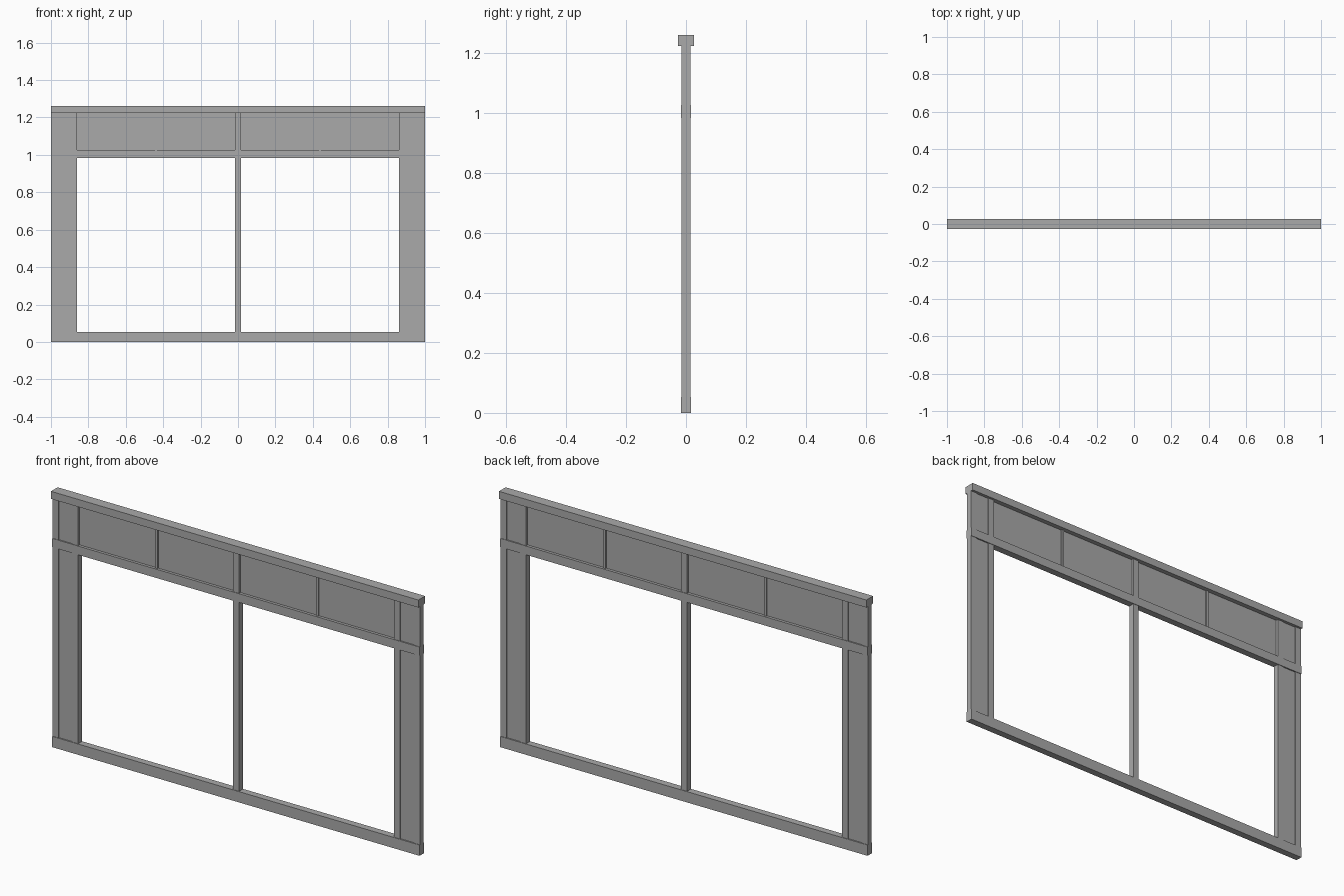
import bpy

cube = bpy.data.objects.get("Cube")
if cube:
    bpy.data.objects.remove(cube, do_unlink=True)

grey = bpy.data.materials.new("plain grey")
grey.use_nodes = True
colour = (0.4, 0.4, 0.4, 1)
grey.diffuse_color = colour
grey.node_tree.nodes["Principled BSDF"].inputs["Base Color"].default_value = colour


def box(name, x0, x1, z0, z1, half_depth):
    """Box spanning x and z ranges, centred on y = 0."""
    bpy.ops.mesh.primitive_cube_add(size=1, location=((x0 + x1) / 2, 0, (z0 + z1) / 2))
    part = bpy.context.object
    part.name = name
    part.scale = (x1 - x0, 2 * half_depth, z1 - z0)
    bpy.ops.object.transform_apply(location=False, rotation=False, scale=True)
    part.data.materials.append(grey)
    return part


def pair(name, x0, x1, z0, z1, half_depth):
    """The same box on the left (+x) and right (-x)."""
    box("left_" + name, x0, x1, z0, z1, half_depth)
    box("right_" + name, -x1, -x0, z0, z1, half_depth)


SILL, RAIL_LOW, RAIL_TOP, HEAD, TOP = 0.053, 0.984, 1.027, 1.225, 1.262
INNER, MULLION, FRAME = 0.86, 0.016, 0.0145

# Horizontal rails
box("bottom_rail", -1, 1, 0, SILL, 0.017)
box("transom_rail", -1, 1, RAIL_LOW, RAIL_TOP, 0.017)
box("header", -1, 1, HEAD, TOP, 0.026)

# Side posts with recessed centres, and the central mullion, in both storeys
for label, low, high in (("lower", SILL, RAIL_LOW), ("upper", RAIL_TOP, HEAD)):
    pair(label + "_outer_stile", 0.967, 1, low, high, FRAME)
    pair(label + "_post_panel", 0.893, 0.967, low, high, 0.0105)
    pair(label + "_inner_stile", INNER, 0.893, low, high, FRAME)
    box(label + "_mullion", -MULLION, MULLION, low, high, FRAME)

# Transom infill panels and their slim glazing bars
pair("transom_panel", MULLION, INNER, RAIL_TOP, HEAD, 0.003)
pair("glazing_bar", 0.432, 0.444, RAIL_TOP, HEAD, 0.009)
